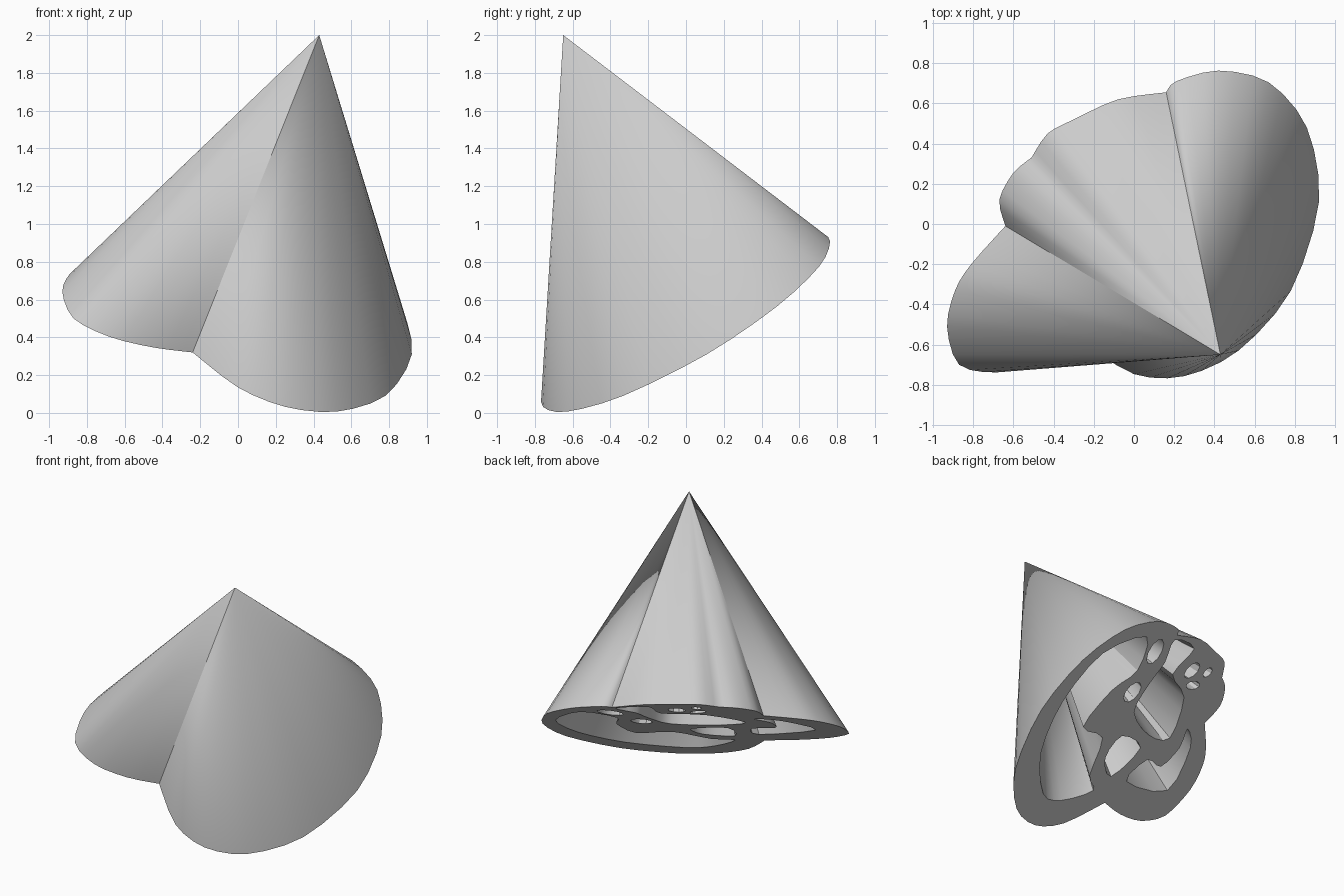
import bpy, bmesh, math
from mathutils import Vector
from mathutils.geometry import tessellate_polygon

if "Cube" in bpy.data.objects:
    bpy.data.objects.remove(bpy.data.objects["Cube"])

APEX = Vector((0.43, -0.65, 2.0))


# Slanted base plane
def on_base(x, y):
    return Vector((x, y, 0.597 - 0.3857 * x + 0.6187 * y))


# Openings are laid out in a frame turned within the base plane
def opening(points):
    out = []
    for u, v in points:
        dy = (814 - v) / 135.6
        dx = (1024 - u + 94.8 * dy) / 113.4
        out.append(on_base(APEX.x + dx, APEX.y + dy + 0.0147 * dx))
    return out


# Smooth curve through a few points; open curves leave off their last point
def curve(points, closed=True, steps=3):
    p = [Vector(q) for q in points]
    n = len(p)
    at = (lambda i: p[i % n]) if closed else (lambda i: p[max(0, min(n - 1, i))])
    out = []
    for i in range(n if closed else n - 1):
        a, b = at(i), at(i + 1)
        ta, tb = (b - at(i - 1)) * 0.45, (at(i + 2) - a) * 0.45
        for k in range(steps):
            t = k / steps
            s = t * t * (3 - 2 * t)
            out.append(a * (1 - s) + b * s + ta * t * (1 - t) ** 2 - tb * t * t * (1 - t))
    return out


def ellipse(u, v, long, short, degrees):
    c, s = math.cos(math.radians(degrees)), math.sin(math.radians(degrees))
    ring = [(long * math.cos(k * math.pi / 5), short * math.sin(k * math.pi / 5)) for k in range(10)]
    return [(u + a * c + b * s, v - a * s + b * c) for a, b in ring]


# Rim: four lobes meeting in creases
front, back, side, left = (-0.24, -0.597), (0.16, 0.655), (-0.51, 0.33), (-0.64, -0.01)
main_lobe = [front, (0, -0.747), (0.25, -0.757), (0.52, -0.63), (0.78, -0.333), (0.92, 0.11),
             (0.86, 0.48), (0.67, 0.705), (0.42, 0.763), (0.21, 0.71), back]
back_lobe = [back, (-0.08, 0.62), (-0.3, 0.52), (-0.43, 0.45), side]
side_lobe = [side, (-0.6, 0.255), (-0.67, 0.12), left]
small_lobe = [left, (-0.81, -0.2), (-0.89, -0.33), (-0.93, -0.51), (-0.87, -0.7),
              (-0.68, -0.738), (-0.45, -0.685), front]
rim = []
for lobe in (main_lobe, back_lobe, side_lobe, small_lobe):
    rim += curve(lobe, closed=False)

# Openings between the woven bands, all tapering to the tip
large_gap = [(1043, 797), (1040, 755), (1062, 703), (1102, 655), (1147, 638), (1138, 672),
             (1112, 692), (1083, 729), (1103, 740), (1090, 778), (1094, 793), (1062, 803)]
centre_gap = [(1176, 641), (1196, 650), (1174, 676), (1186, 699), (1172, 740),
              (1150, 737), (1135, 714), (1150, 686), (1166, 664)]
lobe_gap = [(1190, 731), (1193, 750), (1170, 793), (1128, 784), (1149, 762), (1163, 769),
            (1182, 750)]
stem_gap = [(1123, 738), (1142, 750), (1112, 779), (1106, 760)]
gaps = [curve(g) for g in (large_gap, centre_gap, lobe_gap, stem_gap)]
gaps += [ellipse(1156, 653, 14, 6, 60), ellipse(1133, 694, 12, 6, 50),
         ellipse(1194, 672, 10, 5, 45), ellipse(1195, 687, 7, 4, 10),
         ellipse(1210, 674, 6, 3, 45)]

loops = [[on_base(p.x, p.y) for p in rim]] + [opening(g) for g in gaps]

# Walls: every loop runs up to the tip
bm = bmesh.new()
base_verts = []
for loop in loops:
    ring = [bm.verts.new(p) for p in loop]
    tip = bm.verts.new(APEX)
    for i, v in enumerate(ring):
        bm.faces.new((v, ring[i - 1], tip))
    base_verts += ring

# Base: the rim area pierced by the openings
flat = [[Vector((p.x, p.y, 0)) for p in loop] for loop in loops]
for tri in tessellate_polygon(flat):
    bm.faces.new([base_verts[i] for i in tri])
bmesh.ops.recalc_face_normals(bm, faces=bm.faces[:])

mesh = bpy.data.meshes.new("pierced_cone")
bm.to_mesh(mesh)
bm.free()
cone = bpy.data.objects.new("pierced_cone", mesh)
bpy.context.collection.objects.link(cone)

grey = bpy.data.materials.new("light grey")
grey.diffuse_color = (0.6, 0.6, 0.6, 1)
grey.use_nodes = True
grey.node_tree.nodes["Principled BSDF"].inputs["Base Color"].default_value = grey.diffuse_color
mesh.materials.append(grey)

bpy.context.view_layer.objects.active = cone
cone.select_set(True)
bpy.ops.object.shade_smooth_by_angle(angle=math.radians(30))
